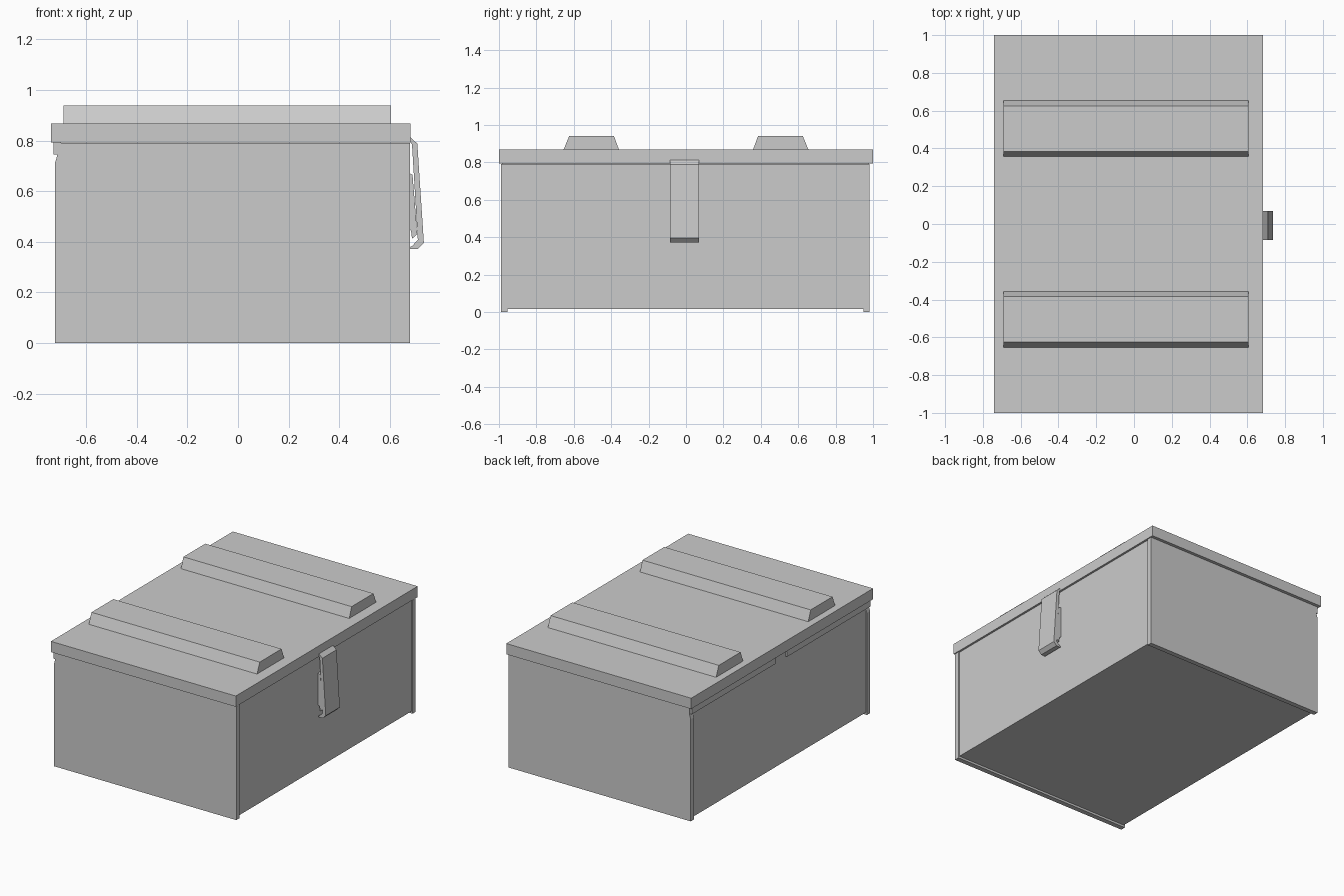
import bpy, bmesh
from mathutils import Vector

if "Cube" in bpy.data.objects:
    bpy.data.objects.remove(bpy.data.objects["Cube"])


def prism(name, points, to_3d, push):
    """Extrude a flat outline along the push vector."""
    bm = bmesh.new()
    face = bm.faces.new([bm.verts.new(to_3d(a, b)) for a, b in points])
    ext = bmesh.ops.extrude_face_region(bm, geom=[face])
    moved = [g for g in ext["geom"] if isinstance(g, bmesh.types.BMVert)]
    bmesh.ops.translate(bm, verts=moved, vec=Vector(push))
    bmesh.ops.recalc_face_normals(bm, faces=bm.faces)
    mesh = bpy.data.meshes.new(name)
    bm.to_mesh(mesh)
    bm.free()
    obj = bpy.data.objects.new(name, mesh)
    bpy.context.collection.objects.link(obj)
    return obj


def side_prism(name, xz, y0, y1):
    return prism(name, xz, lambda x, z: (x, y0, z), (0, y1 - y0, 0))


def box(name, x0, x1, y0, y1, z0, z1):
    return side_prism(name, [(x0, z0), (x1, z0), (x1, z1), (x0, z1)], y0, y1)


# Body, slightly recessed between the end panels
box("body", -0.715, 0.672, -0.955, 0.948, 0.015, 0.79)

# End panels with a relief at the top hinge corner
panel = [(-0.724, 0), (0.68, 0), (0.68, 0.79), (-0.715, 0.79),
         (-0.715, 0.74), (-0.724, 0.71)]
side_prism("end_panel_front", panel, -0.99, -0.955)
side_prism("end_panel_back", panel, 0.948, 0.982)

# Lid
box("lid", -0.74, 0.683, -1, 1, 0.793, 0.868)

# Hinge strips under the lid on the back
for i, (y0, y1) in enumerate([(-0.985, -0.07), (0.06, 0.978)]):
    box(f"hinge_strip_{i}", -0.73, -0.70, y0, y1, 0.745, 0.794)

# Raised ribs on the lid
for i, s in enumerate((-1, 1)):
    rib = [(s * 0.655, 0.867), (s * 0.358, 0.867), (s * 0.385, 0.94), (s * 0.625, 0.94)]
    prism(f"lid_rib_{i}", rib, lambda y, z: (-0.69, y, z), (1.295, 0, 0))

# Latch strap, bent at both ends
strap = [(0.68, 0.815), (0.709, 0.788), (0.735, 0.395), (0.712, 0.372), (0.68, 0.372),
         (0.68, 0.38), (0.69, 0.385), (0.711, 0.408), (0.688, 0.785), (0.68, 0.797)]
side_prism("latch_strap", strap, -0.085, 0.07)

# Catch plate behind the strap
catch = [(0.67, 0.675), (0.69, 0.665), (0.709, 0.43), (0.688, 0.412),
         (0.684, 0.445), (0.67, 0.455)]
side_prism("latch_catch", catch, -0.08, 0.065)
